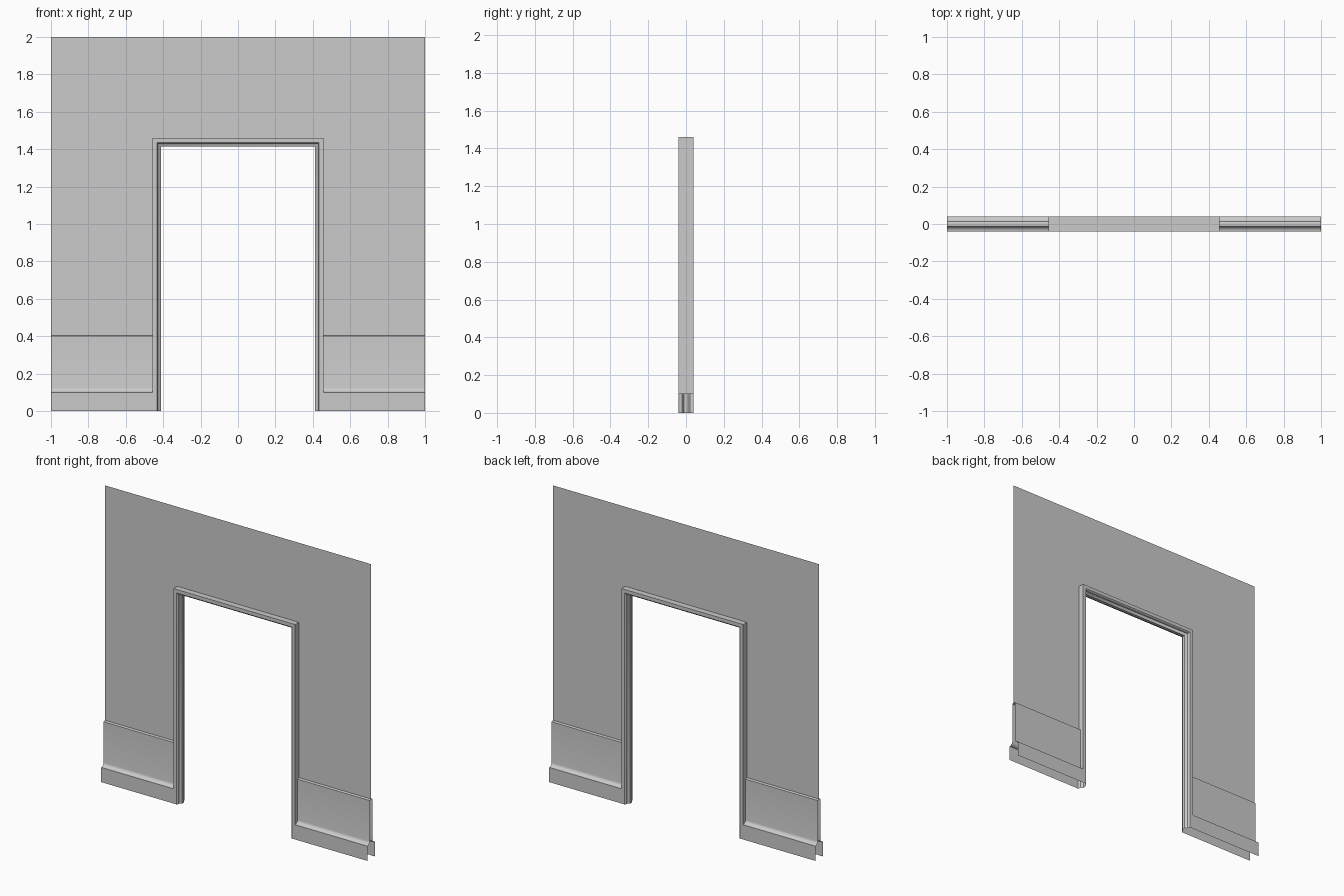
import bpy, bmesh, math

if "Cube" in bpy.data.objects:
    bpy.data.objects.remove(bpy.data.objects["Cube"])

OUT, TOP = 0.457, 1.46      # outer half width and height of the door frame
DEPTH = 0.04                # half depth of skirting and frame
SKIRT = 0.1                 # height of the flat skirting face


def strip_object(name, rows):
    """Skin consecutive rows of points with open quad strips."""
    bm = bmesh.new()
    grid = [[bm.verts.new(p) for p in row] for row in rows]
    for a, b in zip(grid, grid[1:]):
        for i in range(len(a) - 1):
            bm.faces.new((a[i], a[i + 1], b[i + 1], b[i]))
    me = bpy.data.meshes.new(name)
    bm.to_mesh(me)
    bm.free()
    ob = bpy.data.objects.new(name, me)
    bpy.context.collection.objects.link(ob)
    return ob


def mirror(ob, x, y):
    m = ob.modifiers.new("mirror", 'MIRROR')
    m.use_axis = (x, y, False)
    m.use_clip = True
    return ob


def smooth(ob):
    bpy.ops.object.select_all(action='DESELECT')
    ob.select_set(True)
    bpy.context.view_layer.objects.active = ob
    bpy.ops.object.shade_smooth_by_angle(angle=math.radians(35))


def door_path(offset, y, low=0.0):
    """U-shaped outline of the opening, moved inwards by offset."""
    w, t = OUT - offset, TOP - offset
    return [(-w, y, low), (-w, y, t), (w, y, t), (w, y, low)]


# Wall: one thin sheet around the doorway, above the dado panels
mirror(strip_object("wall", [
    [(1, 0, 0.405), (1, 0, TOP), (1, 0, 2)],
    [(OUT, 0, 0.405), (OUT, 0, TOP), (OUT, 0, 2)],
]), True, False)
strip_object("wall_above_door", [
    [(-OUT, 0, TOP), (OUT, 0, TOP)], [(-OUT, 0, 2), (OUT, 0, 2)]])

# Skirting with a cove, then the dado panel and its small top bevel
cove = [(-DEPTH + 0.026 * math.sin(a), SKIRT + 0.024 * (1 - math.cos(a)))
        for a in (math.radians(90 * i / 5) for i in range(6))]
profile = [(-DEPTH, 0)] + cove + [(-0.014, 0.4), (0, 0.405)]
dado = mirror(strip_object("skirting_and_dado", [
    [(x, y, z) for y, z in profile] for x in (1, OUT)]), True, True)
smooth(dado)

# Door frame: moulded profile swept around the opening
frame_profile = [(0, -DEPTH), (0.024, -DEPTH), (0.028, -0.037), (0.030, -0.032),
                 (0.030, -0.022), (0.034, -0.017), (0.041, -0.014),
                 (0.045, -0.010), (0.045, 0)]
frame = mirror(strip_object("door_frame", [
    door_path(o, y) for o, y in frame_profile]), False, True)
smooth(frame)

# Outer edge of the frame returning to the wall above the skirting
mirror(strip_object("frame_outer_edge", [
    door_path(0, y, SKIRT) for y in (0, -DEPTH)]), False, True)

# Face all surfaces outwards from the wall plane and the opening
for ob in bpy.context.collection.objects:
    me = ob.data
    bm = bmesh.new()
    bm.from_mesh(me)
    bm.normal_update()
    for f in bm.faces:
        n, c = f.normal, f.calc_center_median()
        side = -n.y
        if ob.name.startswith("door_frame") and abs(n.y) < 0.5:
            side = -n.z if abs(n.z) > abs(n.x) else -n.x * c.x
        elif ob.name.startswith("frame_outer"):
            side = n.z if abs(n.z) > abs(n.x) else n.x * c.x
        elif ob.name.startswith("skirting") and abs(n.z) > 0.7:
            side = n.z
        if side < 0:
            f.normal_flip()
    bm.to_mesh(me)
    bm.free()
